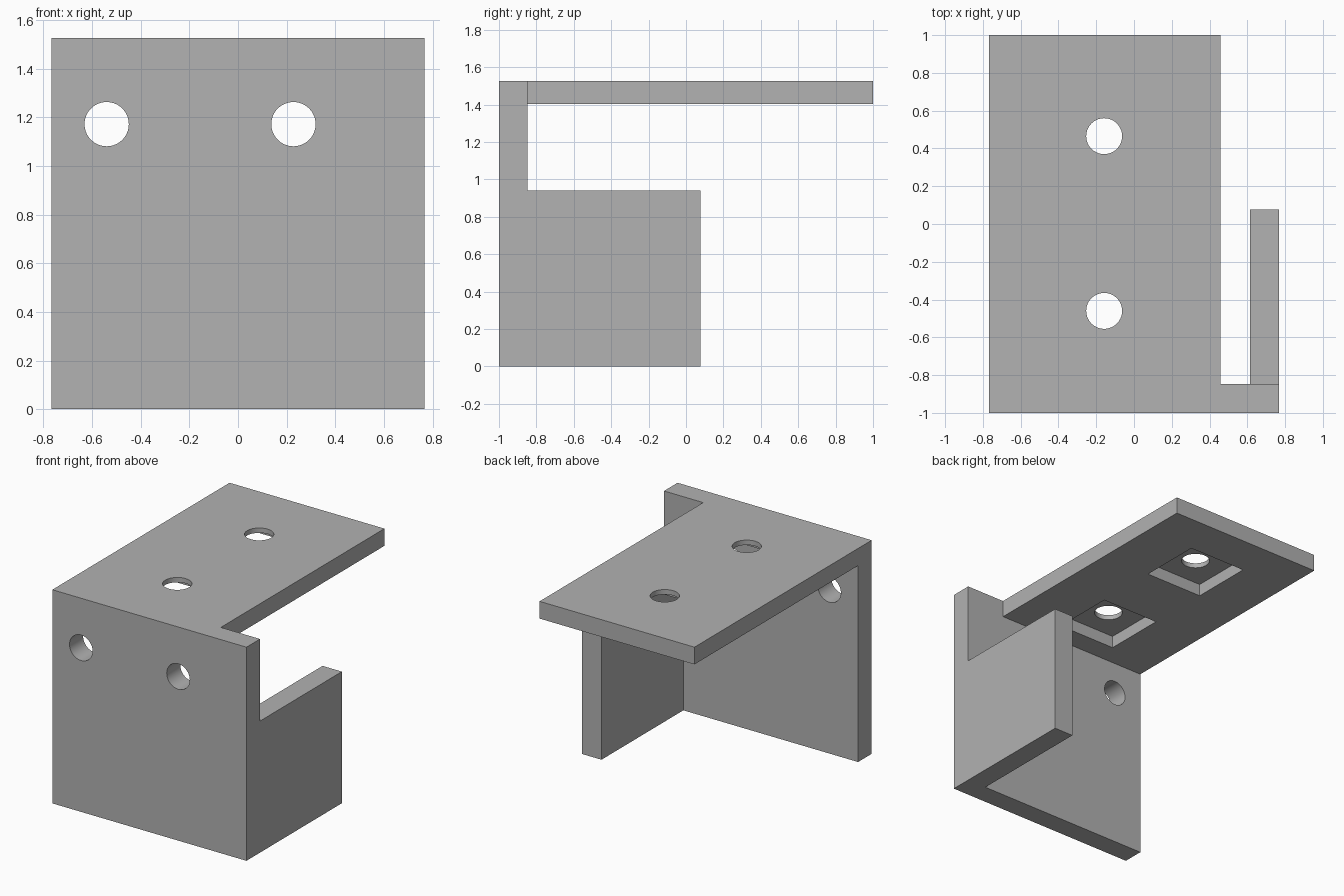
import bpy
import bmesh
from math import pi
from mathutils import Matrix, Vector

cube = bpy.data.objects.get("Cube")
if cube:
    bpy.data.objects.remove(cube, do_unlink=True)

# One flat grey for the whole bracket
grey = bpy.data.materials.new("bracket_grey")
grey.use_nodes = True
grey.diffuse_color = (0.445, 0.445, 0.445, 1)
grey.node_tree.nodes["Principled BSDF"].inputs["Base Color"].default_value = grey.diffuse_color

HALF_W, TOP, WALL = 0.767, 1.526, 0.153
UNDERSIDE = 1.403        # lower face of the top plate
HOLE_X = -0.158          # screw hole line on the top plate


def add_object(name, bm):
    mesh = bpy.data.meshes.new(name)
    bm.to_mesh(mesh)
    bm.free()
    mesh.materials.append(grey)
    obj = bpy.data.objects.new(name, mesh)
    bpy.context.collection.objects.link(obj)
    return obj


def box(name, low, high):
    low, high = Vector(low), Vector(high)
    bm = bmesh.new()
    matrix = Matrix.Translation((low + high) / 2) @ Matrix.Diagonal((high - low).to_4d())
    matrix[3][3] = 1
    bmesh.ops.create_cube(bm, size=1, matrix=matrix)
    return add_object(name, bm)


def rod(name, centre, radius, turn=0):
    bm = bmesh.new()
    matrix = Matrix.Translation(centre) @ Matrix.Rotation(turn, 4, "X")
    bmesh.ops.create_cone(bm, cap_ends=True, segments=64, radius1=radius,
                          radius2=radius, depth=0.6, matrix=matrix)
    return add_object(name, bm)


def combine(target, other, operation):
    mod = target.modifiers.new(other.name, "BOOLEAN")
    mod.operation, mod.solver, mod.object = operation, "EXACT", other
    bpy.context.view_layer.objects.active = target
    bpy.ops.object.modifier_apply(modifier=mod.name)
    bpy.data.objects.remove(other, do_unlink=True)


# Front plate joined with the long top plate and the short side wall
bracket = box("bracket", (-HALF_W, -1, 0), (HALF_W, WALL - 1, TOP))
combine(bracket, box("top_plate", (-HALF_W, -1, UNDERSIDE), (0.457, 1, TOP)), "UNION")
combine(bracket, box("side_wall", (HALF_W - WALL, -1, 0), (HALF_W, 0.077, 0.94)), "UNION")

# Holes through the front plate
for x in (-0.54, 0.228):
    combine(bracket, rod("front_hole", (x, -1, 1.172), 0.091, pi / 2), "DIFFERENCE")

# Holes through the top plate, each with a square nut pocket underneath
for y in (-0.46, 0.465):
    combine(bracket, rod("top_hole", (HOLE_X, y, TOP), 0.095), "DIFFERENCE")
    pocket = box("nut_pocket", (HOLE_X - 0.23, y - 0.23, UNDERSIDE - 0.1),
                 (HOLE_X + 0.23, y + 0.23, UNDERSIDE + 0.088))
    combine(bracket, pocket, "DIFFERENCE")

# Smooth hole walls, sharp edges elsewhere
bpy.ops.object.select_all(action="DESELECT")
bracket.select_set(True)
bpy.context.view_layer.objects.active = bracket
bpy.ops.object.shade_smooth_by_angle()
